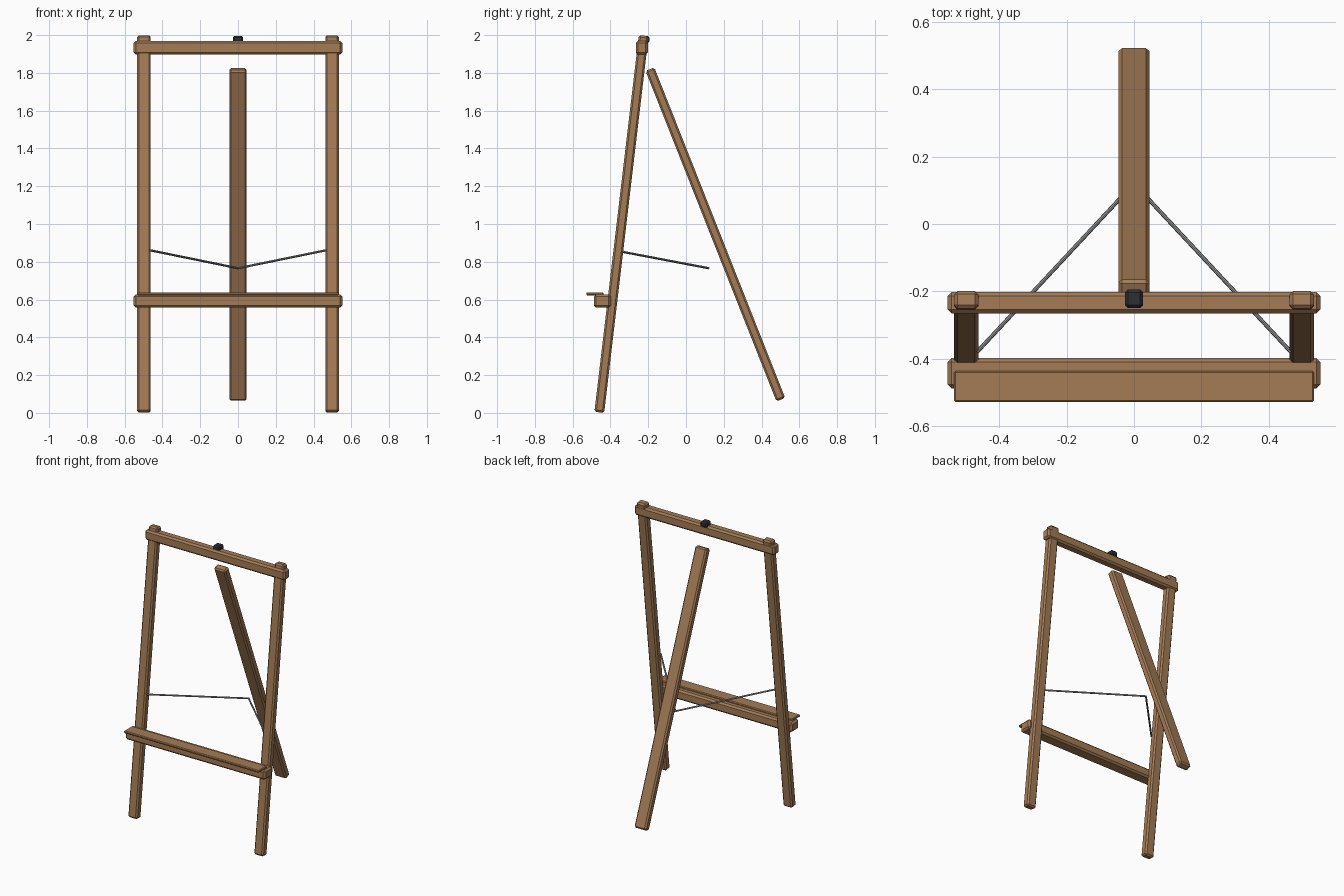
import bpy
from mathutils import Vector

old = bpy.data.objects.get("Cube")
if old:
    bpy.data.objects.remove(old, do_unlink=True)


def material(name, colour, roughness=0.6):
    m = bpy.data.materials.new(name)
    m.use_nodes = True
    m.diffuse_color = (*colour, 1)
    bsdf = m.node_tree.nodes["Principled BSDF"]
    bsdf.inputs["Base Color"].default_value = (*colour, 1)
    bsdf.inputs["Roughness"].default_value = roughness
    return m


wood = material("brown wood", (0.37, 0.2, 0.092))
metal = material("grey metal", (0.3, 0.3, 0.31))
black = material("black plastic", (0.03, 0.03, 0.035))


def box(name, centre, size, mat, chamfer):
    """Chamfered box with its scale baked into the mesh."""
    bpy.ops.mesh.primitive_cube_add(size=1, location=centre)
    ob = bpy.context.object
    ob.name = name
    for v in ob.data.vertices:
        v.co *= Vector(size)
    ob.data.materials.append(mat)
    bevel = ob.modifiers.new("chamfer", "BEVEL")
    bevel.width = chamfer
    bevel.segments = 1
    return ob


def beam(name, foot, head, width, depth):
    """Square timber leaning in the YZ plane from foot to head."""
    a, b = Vector(foot), Vector(head)
    d = b - a
    ob = box(name, (a + b) / 2, (width, depth, d.length), wood, 0.01)
    ob.rotation_euler = Vector((0, 0, 1)).rotation_difference(d).to_euler()
    return ob


def rod(name, start, end, radius):
    a, b = Vector(start), Vector(end)
    d = b - a
    bpy.ops.mesh.primitive_cylinder_add(vertices=8, radius=radius, depth=d.length,
                                        location=(a + b) / 2)
    ob = bpy.context.object
    ob.name = name
    ob.rotation_euler = d.to_track_quat("Z", "Y").to_euler()
    ob.data.materials.append(metal)
    bpy.ops.object.shade_smooth_by_angle()


# Front legs and the stay rods running back from them
for side, s in (("left", 1), ("right", -1)):
    beam(side + "_front_leg", (s * 0.498, -0.459, 0.003), (s * 0.498, -0.224, 1.997), 0.072, 0.052)
    rod(side + "_stay_rod", (s * 0.466, -0.38, 0.861), (0, 0.12, 0.766), 0.006)

# Rear leg
beam("rear_leg", (0, 0.502, 0.07), (0, -0.191, 1.82), 0.092, 0.05)

# Cross rails and canvas ledge
box("top_rail", (0, -0.234, 1.933), (1.106, 0.064, 0.072), wood, 0.012)
box("lower_rail", (0, -0.443, 0.592), (1.106, 0.09, 0.07), wood, 0.012)
box("canvas_ledge", (0, -0.482, 0.63), (1.068, 0.092, 0.017), wood, 0.005)

# Clamp on the top rail
box("top_clamp", (0, -0.222, 1.976), (0.054, 0.055, 0.04), black, 0.009)
